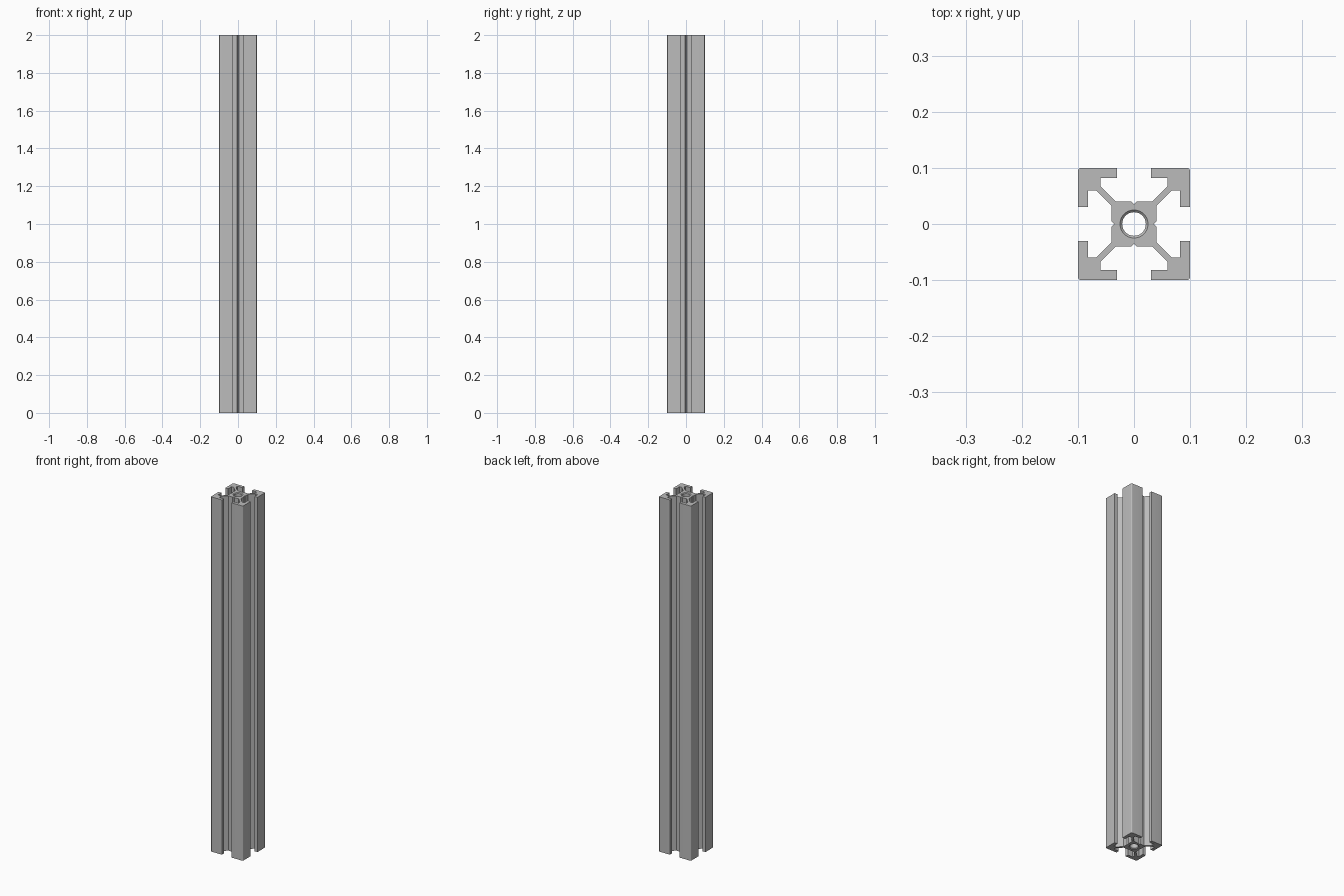
import bpy
import bmesh
from math import cos, sin, pi

LENGTH = 2.0
HALF = 0.1          # half the outer width
FILLET = 0.006      # outer corner radius
BORE, MOUTH, CHAMFER = 0.021, 0.025, 0.004
SEGMENTS = 48

cube = bpy.data.objects.get("Cube")
if cube:
    bpy.data.objects.remove(cube, do_unlink=True)

aluminium = bpy.data.materials.new("aluminium grey")
aluminium.use_nodes = True
colour = (0.5, 0.5, 0.5, 1)
aluminium.diffuse_color = colour
aluminium.node_tree.nodes["Principled BSDF"].inputs["Base Color"].default_value = colour


def slot_outline():
    """Closed cross-section: one half-slot, mirrored on the diagonal, turned four times."""
    # half a T-slot, from the floor groove out to the lip
    half = [(0.005, 0.04), (0.032, 0.04), (0.06, 0.068),
            (0.06, 0.082), (0.03, 0.082), (0.03, HALF)]
    centre = HALF - FILLET
    corner = [(centre + FILLET * cos(a), centre + FILLET * sin(a))
              for a in (pi / 2 * (1 - i / 6) for i in range(7))]
    quarter = [(0, 0.035)] + half + corner + [(y, x) for x, y in reversed(half)]
    outline = []
    for _ in range(4):
        outline += quarter
        quarter = [(y, -x) for x, y in quarter]
    return outline


def circle(radius):
    return [(radius * cos(2 * pi * i / SEGMENTS), radius * sin(2 * pi * i / SEGMENTS))
            for i in range(SEGMENTS)]


bm = bmesh.new()


def ring(points, z):
    return [bm.verts.new((x, y, z)) for x, y in points]


def bridge(a, b):
    for i in range(len(a)):
        bm.faces.new((a[i - 1], a[i], b[i], b[i - 1]))


# outer walls with the four T-slots
outer = [ring(slot_outline(), z) for z in (0, LENGTH)]
bridge(*outer)

# central bore, chamfered at both ends
bore = [ring(circle(r), z) for r, z in ((MOUTH, 0), (BORE, CHAMFER),
                                        (BORE, LENGTH - CHAMFER), (MOUTH, LENGTH))]
for lower, upper in zip(bore, bore[1:]):
    bridge(lower, upper)

# end faces between the outline and the bore
for rim, mouth in ((outer[0], bore[0]), (outer[1], bore[-1])):
    edges = [bm.edges.get((loop[i - 1], loop[i]))
             for loop in (rim, mouth) for i in range(len(loop))]
    bmesh.ops.triangle_fill(bm, edges=edges, use_beauty=True)

bmesh.ops.recalc_face_normals(bm, faces=bm.faces)
mesh = bpy.data.meshes.new("slotted_rail")
bm.to_mesh(mesh)
bm.free()
mesh.materials.append(aluminium)

rail = bpy.data.objects.new("slotted_rail", mesh)
bpy.context.collection.objects.link(rail)
bpy.context.view_layer.objects.active = rail
rail.select_set(True)
bpy.ops.object.shade_smooth_by_angle(angle=pi / 6)
